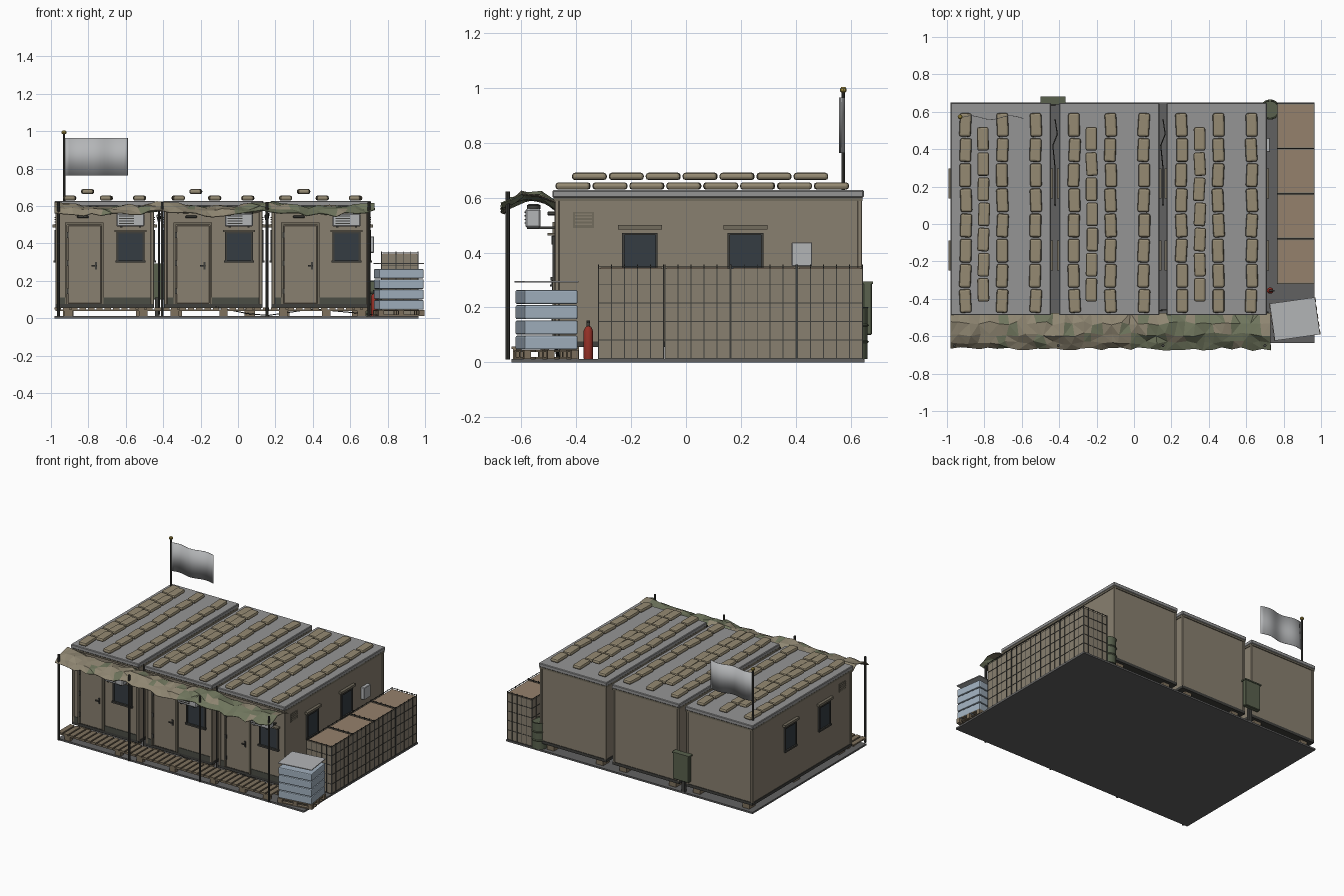
import bpy, bmesh, math, random
from mathutils import Matrix, Vector

if "Cube" in bpy.data.objects:
    bpy.data.objects.remove(bpy.data.objects["Cube"])
random.seed(4)


def mat(name, r, g, b):
    m = bpy.data.materials.new(name)
    m.diffuse_color = (r, g, b, 1)
    m.use_nodes = True
    m.node_tree.nodes["Principled BSDF"].inputs["Base Color"].default_value = m.diffuse_color
    return m


TAN = mat("tan_paint", .25, .215, .16)
TRIM = mat("trim", .17, .15, .11)
DARK = mat("dark_frame", .05, .05, .045)
GLASS = mat("glass", .035, .045, .055)
SKIRT = mat("skirt", .07, .075, .06)
ROOF = mat("roof_grey", .3, .3, .3)
SLAB = mat("slab", .12, .12, .12)
WOOD = mat("wood", .21, .165, .11)
BAG = mat("sandbag", .3, .255, .17)
SOIL = mat("soil", .3, .22, .15)
GREEN = mat("olive", .1, .12, .075)
BLUE = mat("water_pack", .36, .44, .52)
RED = mat("red", .3, .03, .02)
GOLD = mat("gold", .4, .3, .06)
PALE = mat("pale_grey", .45, .46, .47)
NET_TAN = mat("net_tan", .27, .235, .165)
NET_GREEN = mat("net_green", .16, .18, .11)


def finish(name, bm, mats, bevel=0, seg=1, smooth=False):
    me = bpy.data.meshes.new(name)
    bm.to_mesh(me)
    bm.free()
    ob = bpy.data.objects.new(name, me)
    bpy.context.collection.objects.link(ob)
    for m in mats:
        me.materials.append(m)
    if bevel:
        b = ob.modifiers.new("bevel", "BEVEL")
        b.width, b.segments = bevel, seg
    if smooth:
        bpy.ops.object.select_all(action='DESELECT')
        bpy.context.view_layer.objects.active = ob
        ob.select_set(True)
        bpy.ops.object.shade_smooth_by_angle()
    return ob


# each box: x0, x1, y0, y1, z0, z1 and optional turn about z
def boxes(name, items, m, dx=0, bevel=0, seg=1, smooth=False, M=Matrix()):
    bm = bmesh.new()
    for it in items:
        x0, x1, y0, y1, z0, z1 = it[:6]
        t = Matrix.Translation((dx + (x0 + x1) / 2, (y0 + y1) / 2, (z0 + z1) / 2))
        r = Matrix.Rotation(it[6] if len(it) > 6 else 0, 4, 'Z')
        bmesh.ops.create_cube(bm, size=1, matrix=M @ t @ r @ Matrix.Diagonal((x1 - x0, y1 - y0, z1 - z0, 1)))
    return finish(name, bm, [m], bevel, seg, smooth)


# turned part from (radius, z) profile
def lathe(name, x, y, prof, m, n=16):
    bm = bmesh.new()
    rings = [[bm.verts.new((x + r * math.cos(6.28319 * i / n), y + r * math.sin(6.28319 * i / n), z))
              for i in range(n)] for r, z in prof]
    for a, b in zip(rings, rings[1:]):
        for i in range(n):
            bm.faces.new((a[i], a[(i + 1) % n], b[(i + 1) % n], b[i]))
    bm.faces.new(rings[0][::-1])
    bm.faces.new(rings[-1])
    return finish(name, bm, [m], smooth=True)


def cable(name, pts, r=.003):
    cu = bpy.data.curves.new(name, 'CURVE')
    cu.dimensions, cu.bevel_depth, cu.bevel_resolution = '3D', r, 1
    s = cu.splines.new('POLY')
    s.points.add(len(pts) - 1)
    for p, q in zip(s.points, pts):
        p.co = (*q, 1)
    cu.materials.append(DARK)
    bpy.context.collection.objects.link(bpy.data.objects.new(name, cu))


boxes("ground_slab", [(-.98, .965, -.635, .65, 0, .012)], SLAB)

# cabins: local x runs 0 to W
W = .535
for k, dx in enumerate((-.98, -.40, .175)):
    n = f"cabin_{k + 1}_"
    boxes(n + "walls", [(.008, W - .008, -.475, .638, .07, .6)], TAN, dx)
    boxes(n + "roof", [(0, W, -.487, .648, .6, .627)], ROOF, dx, .004)
    boxes(n + "roof_trim", [(.003, W - .003, -.483, .644, .588, .602)], TRIM, dx)
    boxes(n + "chassis", [(.004, W - .004, -.479, .642, .055, .075)], DARK, dx)
    boxes(n + "corner_posts", [(x, x + .018, y, y + .018, .07, .592) for x in (.004, W - .022)
                               for y in (-.479, .624)], TAN, dx, .003)
    boxes(n + "feet", [(x, x + .055, y, y + .07, .012, .057) for x in (.045, W - .1)
                       for y in (-.46, .05, .55)], WOOD, dx)
    boxes(n + "kick_plate", [(.26, W - .022, -.479, -.47, .075, .112), (.022, .055, -.479, -.47, .075, .112)],
          SKIRT, dx)
    # door
    boxes(n + "door_frame", [(.055, .067, -.487, -.47, .075, .51), (.25, .262, -.487, -.47, .075, .51),
                             (.055, .262, -.487, -.47, .498, .512)], TRIM, dx)
    boxes(n + "door", [(.07, .247, -.482, -.47, .078, .495)], TAN, dx, .003)
    boxes(n + "door_handle", [(.215, .227, -.488, -.48, .26, .30), (.198, .225, -.496, -.487, .277, .284)], DARK, dx)
    boxes(n + "hinges", [(.064, .074, -.49, -.48, z, z + .03) for z in (.13, .28, .43)], DARK, dx)
    boxes(n + "door_lamp", [(.12, .18, -.505, -.47, .535, .55)], DARK, dx, .003)
    # front window
    boxes(n + "front_glass", [(.337, .473, -.48, -.47, .31, .452)], GLASS, dx)
    boxes(n + "front_window_frame", [(.33, .34, -.487, -.47, .3, .46), (.47, .48, -.487, -.47, .3, .46),
                                     (.33, .48, -.487, -.47, .452, .46), (.325, .485, -.493, -.47, .298, .31)], DARK, dx)
    boxes(n + "front_canopy", [(.32, .49, -.505, -.47, .462, .472)], TRIM, dx)
    # cooling unit on brackets
    boxes(n + "cooler", [(.33, .48, -.585, -.53, .49, .56)], PALE, dx, .006)
    boxes(n + "cooler_grille", [(.345, .425, -.588, -.58, z, z + .005) for z in (.505, .518, .531, .544)], DARK, dx)
    boxes(n + "cooler_brackets", [(x, x + .012, -.58, -.47, .485, .495) for x in (.35, .45)], DARK, dx)
    lathe(n + "cooler_fan", dx + .455, -.555, [(.025, .558), (.025, .572), (.018, .576)], DARK)
    # both side walls
    for side, sx in (("left", -1), ("right", 1)):
        M = Matrix.Translation((dx + W / 2, 0, 0)) @ Matrix.Diagonal((sx, 1, 1, 1))
        e = W / 2 - .012
        glass, frame, canopy = [], [], []
        for y in (-.168, .217):
            glass.append((e, e + .008, y - .058, y + .058, .31, .465))
            frame += [(e, e + .014, y - .065, y - .056, .305, .472), (e, e + .014, y + .056, y + .065, .305, .472),
                      (e, e + .014, y - .065, y + .065, .464, .472), (e, e + .018, y - .068, y + .068, .298, .31)]
            canopy.append((e, e + .025, y - .08, y + .08, .484, .5))
        g = bmesh.new
        boxes(n + side + "_glass", glass, GLASS, M=M)
        boxes(n + side + "_window_frames", frame, DARK, M=M)
        boxes(n + side + "_canopies", canopy, TRIM, M=M)
        boxes(n + side + "_vent", [(e, e + .008, -.412, -.335, .49, .548)], TRIM, M=M)
        boxes(n + side + "_vent_slats", [(e, e + .013, -.405, -.342, z, z + .005)
                                         for z in (.5, .513, .526, .537)], TAN, M=M)
    # sandbags: three rows and one raised row
    bags = []
    for x, z, cnt in ((.08, .629, 8), (.275, .629, 8), (.453, .629, 8), (.175, .664, 7)):
        for i in range(cnt):
            y = (.53 if cnt == 8 else .455) - i * .1345
            j = random.uniform(-.003, .003)
            bags.append((x - .031 + j, x + .031 + j, y - .063, y + .063, z, z + .027, random.uniform(-.06, .06)))
    boxes(n + "sandbags", bags, BAG, dx, .011, 2)

boxes("wall_fuse_box", [(.7, .728, .385, .46, .35, .437)], PALE, bevel=.003)

# boardwalk
boxes("walkway_slats", [(x, x + .034, -.635, -.492, .048, .058) for x in
                        [-.98 + i * .0445 for i in range(38)]], WOOD)
boxes("walkway_blocks", [(x, x + .045, y, y + .03, .012, .048) for x in (-.93, -.53, -.36, -.1, .22, .45, .64)
                         for y in (-.63, -.53)], WOOD)
boxes("walkway_rails", [(-.975, .7, y, y + .015, .04, .048) for y in (-.63, -.515)], WOOD)

# awning poles and net
PX = (-.96, -.405, .155, .7)
for i, x in enumerate(PX):
    lathe(f"awning_pole_{i + 1}", x, -.65, [(.008, .01), (.008, .622)], DARK, 8)
bm = bmesh.new()
nx, rows = 34, [(-.475, .572), (-.53, .606), (-.59, .607), (-.635, .585), (-.668, .562)]
grid = []
for i in range(nx + 1):
    t = i / nx
    sag = .02 * abs(math.sin(math.pi * 3 * t))
    grid.append([bm.verts.new((-.98 + 1.71 * t + random.uniform(-.012, .012) * (0 < i < nx),
                               y + random.uniform(-.012, .01) * (j > 0),
                               z + .01 - sag + random.uniform(-.011, .011))) for j, (y, z) in enumerate(rows)])
for i in range(nx):
    for j in range(4):
        f = bm.faces.new((grid[i][j], grid[i][j + 1], grid[i + 1][j + 1], grid[i + 1][j]))
        f.material_index = int(random.random() < (.12 if i < 19 else .8))
bmesh.ops.triangulate(bm, faces=bm.faces[:])
net = finish("camouflage_net", bm, [NET_TAN, NET_GREEN])
s = net.modifiers.new("thick", "SOLIDIFY")
s.thickness = .004

# earth-filled barrier cells with wire mesh
X0, X1, ZT, w = .767, .962, .35, .0016
for k in range(4):
    y0 = -.318 + k * .2415
    y1 = y0 + .236
    boxes(f"barrier_{k + 1}_liner", [(X0, X1, y0, y1, .012, .342)], TAN)
    boxes(f"barrier_{k + 1}_fill", [(X0 + .006, X1 - .006, y0 + .006, y1 - .006, .335, .346)], SOIL)
    wires = []
    for i in range(6):
        z = .014 + i * (ZT - .014) / 5
        y = y0 + i * (y1 - y0) / 5
        x = X0 + i * (X1 - X0) / 5
        for a in (X0 - .001, X1 + .001):
            wires += [(a - w, a + w, y0, y1, z - w, z + w), (a - w, a + w, y - w, y + w, .012, .356)]
        for b in (y0 - .001, y1 + .001):
            wires += [(X0, X1, b - w, b + w, z - w, z + w), (x - w, x + w, b - w, b + w, .012, .356)]
    boxes(f"barrier_{k + 1}_wire", wires, DARK)

# pallet with water packs
P = Matrix.Translation((.86, -.508, 0)) @ Matrix.Rotation(math.radians(8), 4, 'Z')
boxes("pallet_boards", [(-.125, .125, y, y + .026, z, z + .007) for y in (-.1, -.058, -.014, .03, .074)
                        for z in (.012, .038)], WOOD, M=P)
boxes("pallet_blocks", [(x, x + .03, y, y + .026, .019, .038) for x in (-.125, -.015, .095)
                        for y in (-.1, -.014, .074)], WOOD, M=P)
boxes("water_packs", [(-.121, .121, -.098, .098, .046 + i * .0555, .097 + i * .0555) for i in range(4)],
      BLUE, bevel=.006, seg=2, M=P)
boxes("pack_cover", [(-.122, .122, -.1, .1, .29, .296)], PALE, M=P)

# extinguisher
lathe("extinguisher", .728, -.356, [(.016, .012), (.017, .016), (.017, .115), (.011, .128), (.006, .132)], RED)
boxes("extinguisher_valve", [(.722, .734, -.362, -.35, .13, .152), (.728, .75, -.36, -.352, .143, .149)], DARK)

# ribbed drum
lathe("drum", .728, .612, [(.05, .012), (.05, .07), (.054, .075), (.05, .08), (.05, .13), (.054, .135),
                           (.05, .14), (.05, .195), (.053, .2), (.047, .202), (.045, .196)], GREEN, 24)

# rear power box on post
boxes("power_box", [(-.495, -.37, .645, .678, .1, .29)], GREEN, bevel=.004)
boxes("power_box_lid", [(-.5, -.365, .64, .682, .285, .294)], GREEN)
boxes("power_box_post", [(-.445, -.42, .63, .65, .01, .11)], DARK)

# cables
for i, x in enumerate((-.422, .155)):
    cable(f"gap_cable_{i + 1}", [(x, .56, .5), (x + .012, .48, .56), (x - .012, .42, .55), (x, .3, .5), (x, .1, .02)])
    cable(f"gap_pipe_{i + 1}", [(x, -.46, .62), (x, -.46, .02)], .005)
cable("floor_cable", [(-.12, -.48, .06), (.05, -.47, .025), (.16, -.46, .015), (.4, -.47, .05), (.72, -.47, .02)])

# flag
lathe("flag_pole", -.93, .573, [(.007, .62), (.006, .985)], DARK, 10)
lathe("pole_cap", -.93, .573, [(.008, .984), (.013, .989), (.013, .997), (.007, 1.003)], GOLD, 10)
bm = bmesh.new()
cols = [[bm.verts.new((-.924 + .334 * i / 16, .567 + .010 * math.sin(i * .62), z)) for z in (.762, .965)]
        for i in range(17)]
for a, b in zip(cols, cols[1:]):
    bm.faces.new((a[0], b[0], b[1], a[1]))
flag = finish("flag", bm, [PALE], smooth=True)
flag.modifiers.new("thick", "SOLIDIFY").thickness = .003
